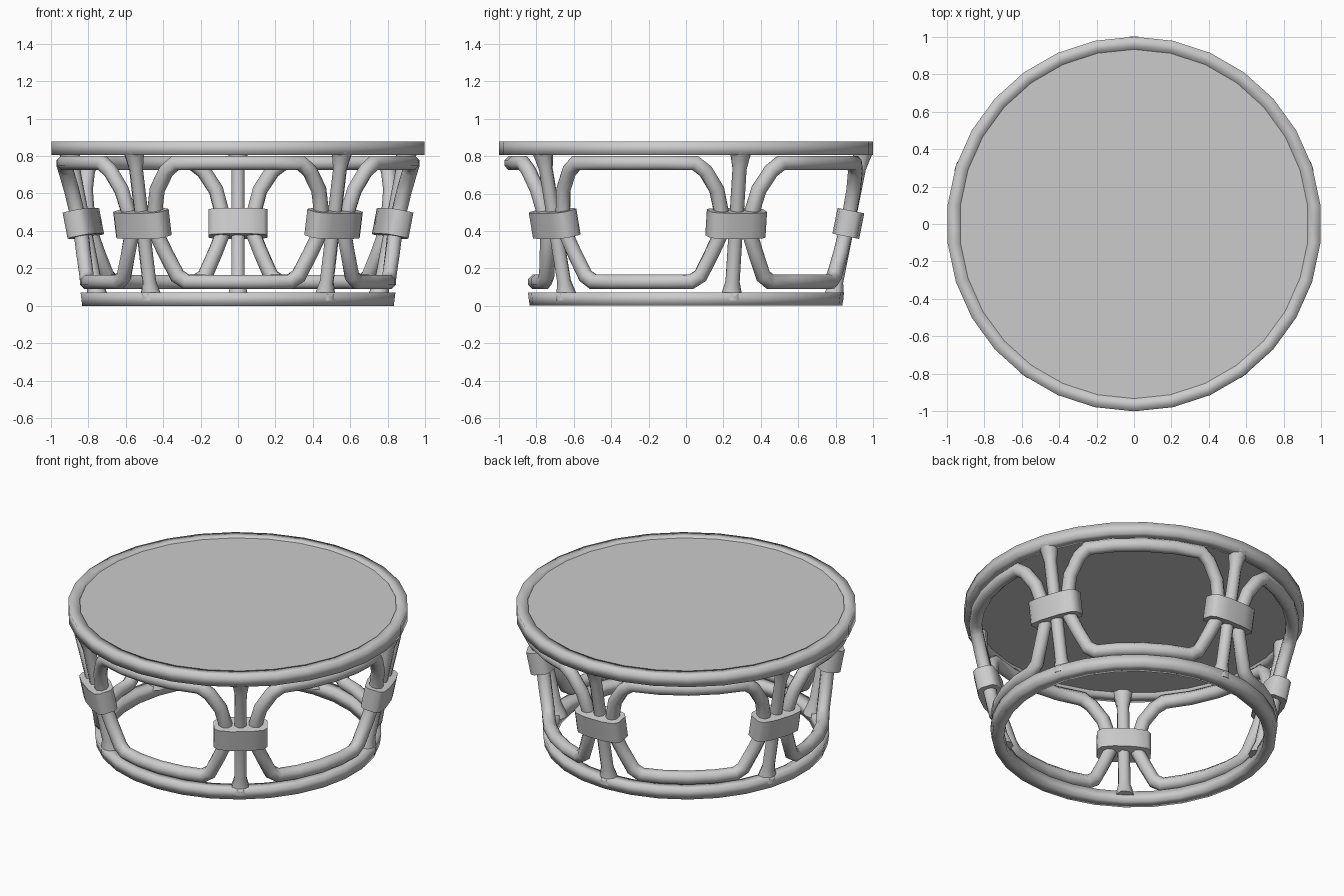
import bpy, bmesh, math
from mathutils import Matrix, Vector

cube = bpy.data.objects.get("Cube")
if cube:
    bpy.data.objects.remove(cube, do_unlink=True)

mat = bpy.data.materials.new("warm_free_grey")
mat.name = "plain_grey"
mat.use_nodes = True
grey = (0.6, 0.6, 0.6, 1)
mat.diffuse_color = grey
mat.node_tree.nodes["Principled BSDF"].inputs["Base Color"].default_value = grey

POSTS = 5
SIDES = 30


def cone_point(deg, z):
    """Point on the flared cone that carries the whole frame."""
    r = 0.78 + 0.2 * z
    a = math.radians(deg)
    return Vector((r * math.cos(a), r * math.sin(a), z))


def finish(name, bm, smooth_angle):
    bmesh.ops.recalc_face_normals(bm, faces=bm.faces)
    mesh = bpy.data.meshes.new(name)
    bm.to_mesh(mesh)
    bm.free()
    mesh.materials.append(mat)
    obj = bpy.data.objects.new(name, mesh)
    bpy.context.collection.objects.link(obj)
    bpy.ops.object.select_all(action='DESELECT')
    obj.select_set(True)
    bpy.context.view_layer.objects.active = obj
    bpy.ops.object.shade_smooth_by_angle(angle=math.radians(smooth_angle))
    return obj


def lathe(name, profile, smooth_angle):
    """Spin a closed (radius, height) profile round the z axis."""
    bm = bmesh.new()
    rings = []
    for i in range(SIDES):
        a = math.radians(90) + math.tau * i / SIDES
        rings.append([bm.verts.new((r * math.cos(a), r * math.sin(a), z)) for r, z in profile])
    n = len(profile)
    for i, ring in enumerate(rings):
        nxt = rings[(i + 1) % SIDES]
        for j in range(n):
            k = (j + 1) % n
            bm.faces.new((ring[j], nxt[j], nxt[k], ring[k]))
    return finish(name, bm, smooth_angle)


def tube(name, path, radii, closed, sides=8):
    """Sweep a round section along a path lying on the cone."""
    bm = bmesh.new()
    rings = []
    n = len(path)
    for i, p in enumerate(path):
        before = path[i - 1] if closed or i else p
        after = path[(i + 1) % n] if closed or i < n - 1 else p
        d_in = (p - before).normalized()
        d_out = (after - p).normalized()
        t = (d_in + d_out).normalized()
        out = Vector((p.x, p.y, 0)).normalized()
        side = t.cross(out).normalized()
        out = side.cross(t)
        # widen the section at corners so the tube keeps its thickness
        mitre = 1 / max(0.8, t.dot(d_out if d_out.length else d_in))
        rings.append([bm.verts.new(p + radii[i] * (math.cos(a) * out + mitre * math.sin(a) * side))
                      for a in (math.tau * (j + 0.5) / sides for j in range(sides))])
    for i in range(n if closed else n - 1):
        a, b = rings[i], rings[(i + 1) % n]
        for j in range(sides):
            k = (j + 1) % sides
            bm.faces.new((a[j], b[j], b[k], a[k]))
    if not closed:
        bm.faces.new(rings[0])
        bm.faces.new(rings[-1])
    return finish(name, bm, 60)


def clasp(name, deg):
    """Soft-cornered band that binds a post to its two neighbouring loops."""
    half = [(0.158, 0.035), (0.135, 0.06), (0.06, 0.073)]
    quarter = half + [(-x, y) for x, y in reversed(half)]
    outline = quarter + [(-x, -y) for x, y in quarter]
    bm = bmesh.new()
    lower = [bm.verts.new((y, x, -0.07)) for x, y in outline]
    face = bm.faces.new(lower)
    top = bmesh.ops.extrude_face_region(bm, geom=[face])
    verts = [v for v in top["geom"] if isinstance(v, bmesh.types.BMVert)]
    bmesh.ops.translate(bm, verts=verts, vec=(0, 0, 0.14))
    centre = cone_point(deg, 0.44) + Vector((0, 0, 0))
    place = (Matrix.Translation(centre) @ Matrix.Rotation(math.radians(deg), 4, 'Z')
             @ Matrix.Rotation(math.atan(0.2), 4, 'Y'))
    bmesh.ops.transform(bm, matrix=place, verts=bm.verts)
    return finish(name, bm, 60)


# Rims and table top
lathe("top_rim", [(0.932, 0.805), (1.0, 0.805), (1.0, 0.878), (0.932, 0.878)], 180)
lathe("base_ring", [(0.765, 0), (0.836, 0), (0.845, 0.07), (0.77, 0.07)], 180)

bm = bmesh.new()
bmesh.ops.create_cone(bm, cap_ends=True, segments=SIDES, radius1=0.94, radius2=0.94, depth=0.04)
bmesh.ops.translate(bm, verts=bm.verts, vec=(0, 0, 0.852))
finish("table_top", bm, 30)

# Right half of one loop, as (angle from its middle, height), bottom to top
half_loop = [(0, 0.128), (11, 0.128), (20, 0.128), (23.5, 0.16), (27.5, 0.28), (30.4, 0.38),
             (30.4, 0.5), (28.5, 0.62), (24.5, 0.72), (21, 0.763), (11, 0.763), (0, 0.763)]
loop_shape = half_loop + [(-a, z) for a, z in reversed(half_loop[1:-1])]

for i in range(POSTS):
    deg = 90 + i * 360 / POSTS
    mid = deg + 180 / POSTS
    # Post with flared feet where it meets the rims
    heights = [0.04, 0.075, 0.13, 0.44, 0.73, 0.79, 0.83]
    widths = [0.06, 0.052, 0.038, 0.038, 0.038, 0.05, 0.06]
    tube(f"post_{i + 1}", [cone_point(deg, z) for z in heights], widths, False)
    tube(f"loop_{i + 1}", [cone_point(mid + a, z) for a, z in loop_shape],
         [0.041] * len(loop_shape), True)
    clasp(f"clasp_{i + 1}", deg)
